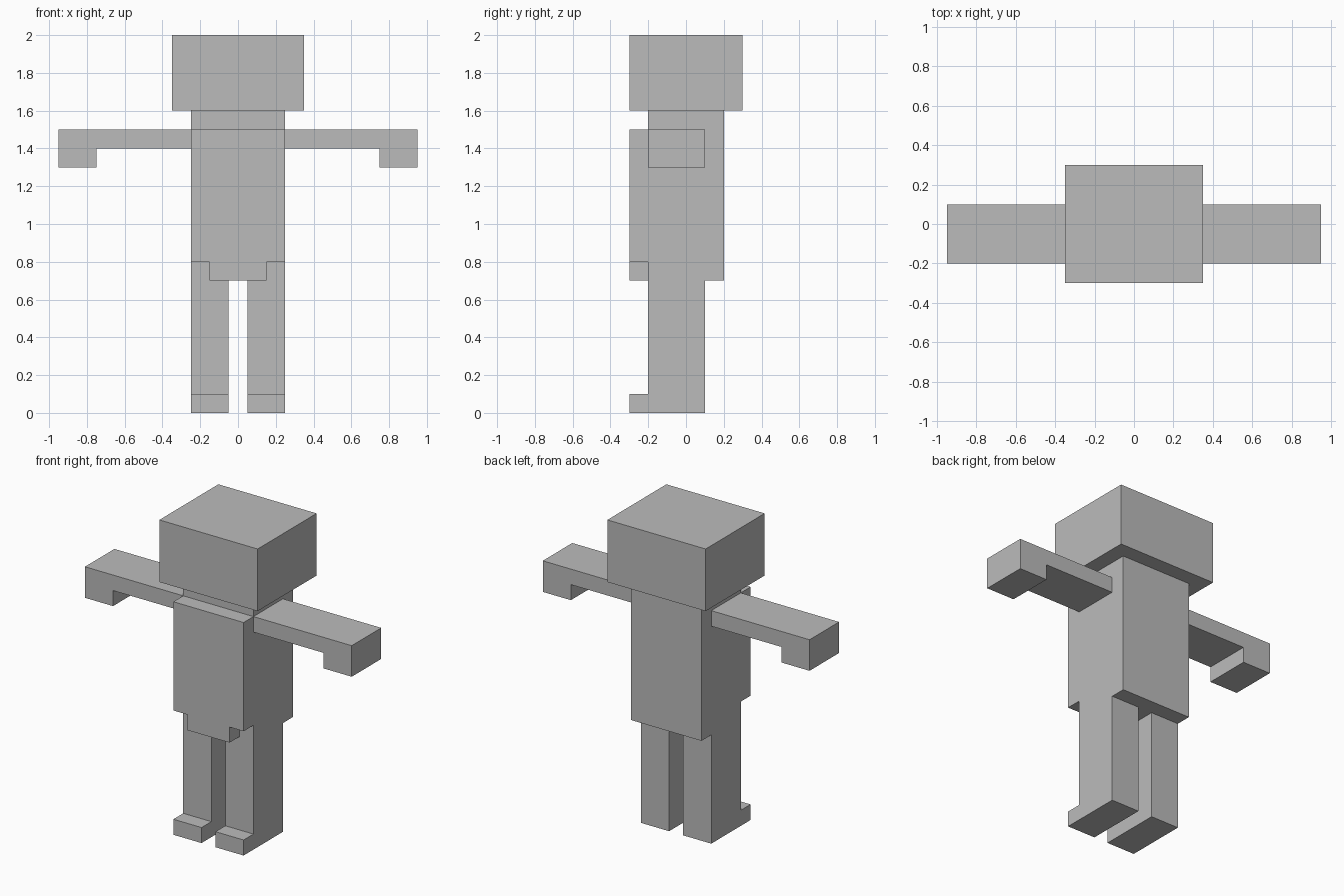
import bpy, bmesh
from mathutils import Vector

if "Cube" in bpy.data.objects:
    bpy.data.objects.remove(bpy.data.objects["Cube"])

grey = bpy.data.materials.new("plain grey")
grey.diffuse_color = (0.5, 0.5, 0.5, 1)
grey.use_nodes = True
grey.node_tree.nodes["Principled BSDF"].inputs["Base Color"].default_value = grey.diffuse_color


def prism(name, outline, axis, start, end):
    """Extrude an outline along x (outline in y,z) or y (outline in x,z)."""
    bm = bmesh.new()
    if axis == "x":
        pts = [(start, a, b) for a, b in outline]
        step = Vector((end - start, 0, 0))
    else:
        pts = [(a, start, b) for a, b in outline]
        step = Vector((0, end - start, 0))
    face = bm.faces.new([bm.verts.new(p) for p in pts])
    out = bmesh.ops.extrude_face_region(bm, geom=[face], use_keep_orig=True)
    moved = [g for g in out["geom"] if isinstance(g, bmesh.types.BMVert)]
    bmesh.ops.translate(bm, verts=moved, vec=step)
    bmesh.ops.recalc_face_normals(bm, faces=bm.faces)
    mesh = bpy.data.meshes.new(name)
    bm.to_mesh(mesh)
    bm.free()
    mesh.materials.append(grey)
    obj = bpy.data.objects.new(name, mesh)
    bpy.context.collection.objects.link(obj)
    return obj


def rect(a0, a1, b0, b1):
    return [(a0, b0), (a1, b0), (a1, b1), (a0, b1)]


# Head block
prism("head", rect(-0.3, 0.3, 1.6, 2.0), "x", -0.35, 0.35)

# Torso with a raised chest, stepped at neck and waist
torso_side = [(-0.2, 0.7), (0.2, 0.7), (0.2, 1.6), (-0.2, 1.6),
              (-0.2, 1.5), (-0.3, 1.5), (-0.3, 0.8), (-0.2, 0.8)]
prism("torso", torso_side, "x", -0.25, 0.25)

# Narrow flap below the chest
prism("waist_flap", rect(-0.3, -0.2, 0.7, 0.8), "x", -0.15, 0.15)

arm_front = [(0.25, 1.4), (0.75, 1.4), (0.75, 1.3),
             (0.95, 1.3), (0.95, 1.5), (0.25, 1.5)]
leg_side = [(-0.3, 0), (0.1, 0), (0.1, 0.7),
            (-0.2, 0.7), (-0.2, 0.1), (-0.3, 0.1)]

for side, s in (("left", 1), ("right", -1)):
    # Arm with drooping hand
    prism(side + "_arm", [(s * x, z) for x, z in arm_front], "y", -0.2, 0.1)
    # Leg with foot pointing forward
    prism(side + "_leg", leg_side, "x", s * 0.05, s * 0.25)
